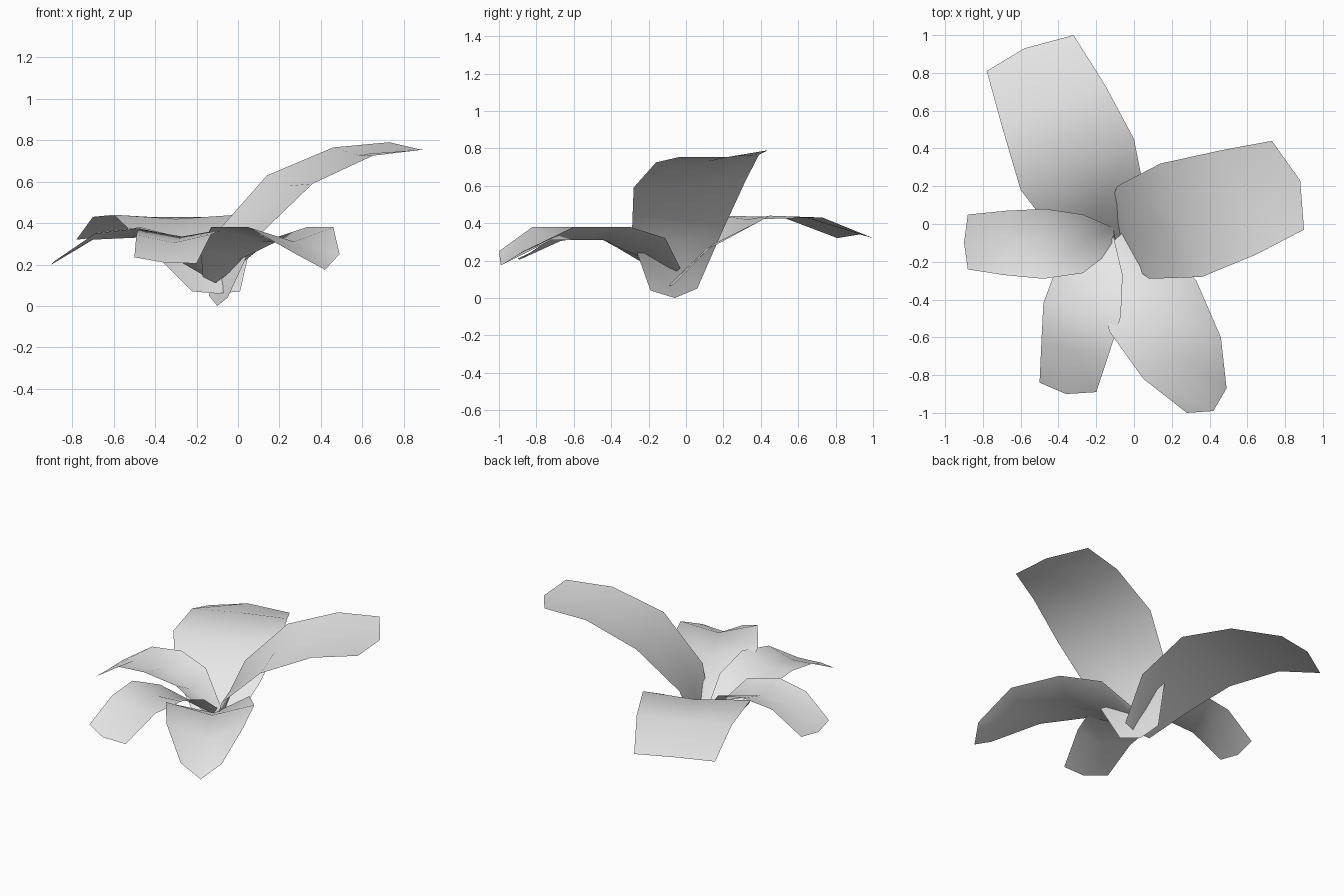
import bpy, bmesh

grey = bpy.data.materials.new("pale_grey")
grey.diffuse_color = (0.8, 0.8, 0.8, 1)


def petal(name, rows):
    """Skin a petal from cross rows (left edge, midrib, right edge), base to tip."""
    bm = bmesh.new()
    grid = [[bm.verts.new(p) for p in row] for row in rows]
    for a, b in zip(grid, grid[1:]):
        for i in range(2):
            bm.faces.new((a[i], a[i + 1], b[i + 1], b[i]))
    # keep the upper side as the outside
    bm.normal_update()
    if sum(f.normal.z * f.calc_area() for f in bm.faces) < 0:
        bmesh.ops.reverse_faces(bm, faces=bm.faces[:])
    for f in bm.faces:
        f.smooth = True
    me = bpy.data.meshes.new(name)
    bm.to_mesh(me)
    bm.free()
    me.materials.append(grey)
    bpy.context.collection.objects.link(bpy.data.objects.new(name, me))


# large petal at the back left
petal("back_petal", [
    [(-.22, -.12, .07), (-.10, -.10, .06), (.01, -.07, .07)],
    [(-.43, -.04, .28), (-.19, .08, .24), (.06, .15, .29)],
    [(-.60, .18, .44), (-.30, .33, .42), (.00, .45, .44)],
    [(-.70, .52, .43), (-.43, .64, .43), (-.15, .73, .43)],
    [(-.78, .81, .32), (-.58, .93, .34), (-.32, 1.0, .32)]])

# raised petal at the right
petal("right_petal", [
    [(-.14, .06, .05), (-.10, -.06, .00), (-.05, -.19, .04)],
    [(-.09, .20, .37), (-.03, -.04, .28), (.08, -.29, .32)],
    [(.14, .32, .63), (.25, .02, .58), (.36, -.28, .59)],
    [(.46, .39, .765), (.57, .12, .73), (.65, -.16, .725)],
    [(.73, .44, .79), (.88, .23, .755), (.90, -.03, .755)]])

# small drooping petal at the left
petal("left_petal", [
    [(-.11, -.02, .14), (-.10, -.08, .11), (-.13, -.15, .14)],
    [(-.27, .05, .33), (-.27, -.10, .25), (-.27, -.26, .33)],
    [(-.47, .08, .38), (-.48, -.10, .33), (-.48, -.29, .375)],
    [(-.68, .07, .355), (-.70, -.10, .32), (-.69, -.27, .35)],
    [(-.88, .05, .22), (-.90, -.10, .20), (-.88, -.24, .22)]])

# small petal at the front left
petal("front_left_petal", [
    [(-.17, -.10, .15), (-.12, -.09, .12), (-.11, -.06, .15)],
    [(-.41, -.23, .29), (-.22, -.25, .25), (-.06, -.27, .30)],
    [(-.48, -.42, .37), (-.27, -.45, .335), (-.07, -.49, .37)],
    [(-.49, -.62, .345), (-.31, -.67, .305), (-.13, -.68, .345)],
    [(-.50, -.84, .235), (-.36, -.90, .21), (-.20, -.89, .205)]])

# long petal at the front right
petal("front_right_petal", [
    [(-.17, -.15, .14), (-.11, -.09, .11), (-.04, -.03, .16)],
    [(-.18, -.37, .27), (.00, -.25, .22), (.16, -.11, .32)],
    [(-.13, -.57, .38), (.12, -.44, .31), (.33, -.30, .38)],
    [(.05, -.82, .38), (.27, -.72, .31), (.46, -.60, .38)],
    [(.28, -1.0, .25), (.42, -.99, .175), (.49, -.87, .25)]])
